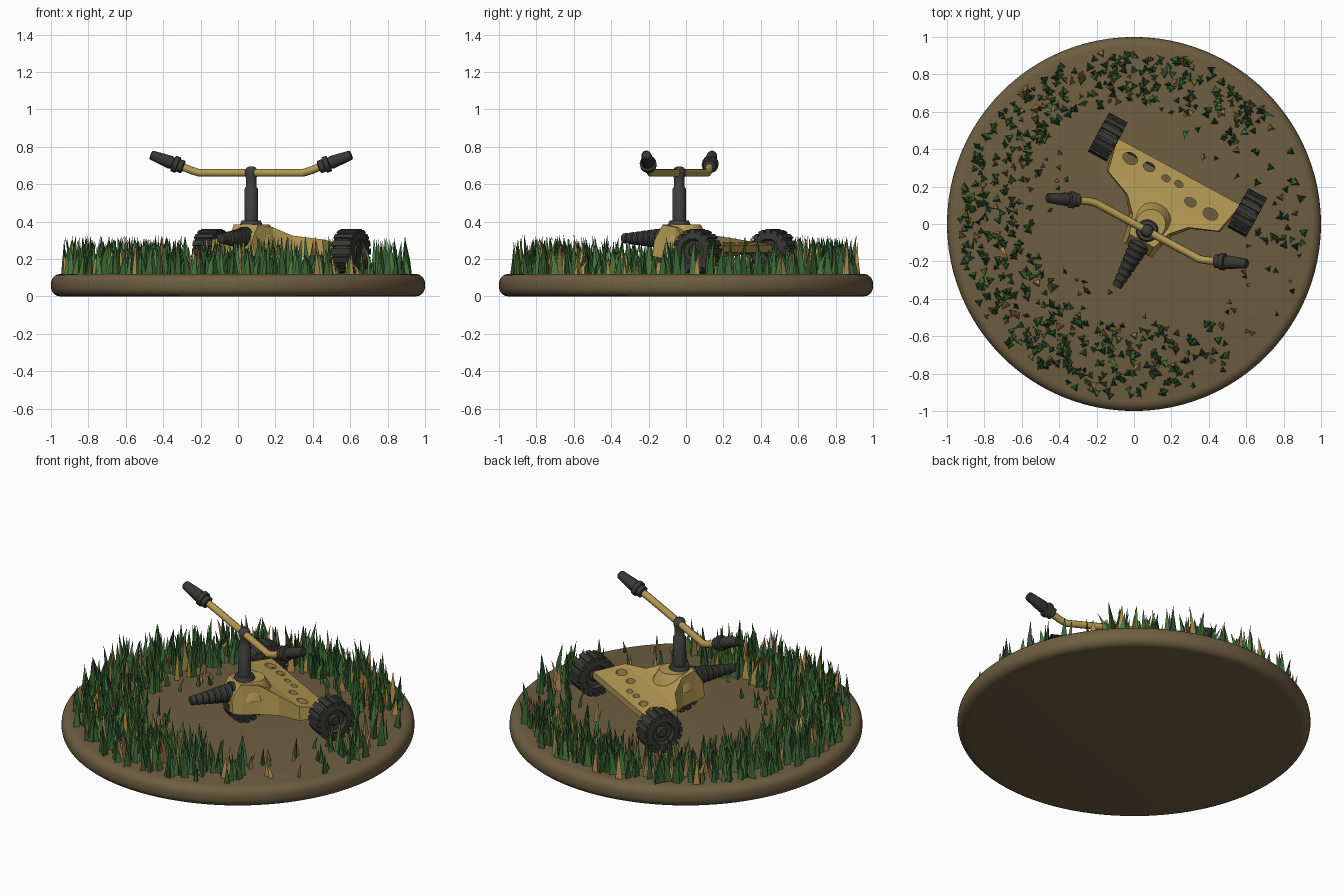
import bpy, bmesh, math, random
from mathutils import Matrix, Vector

if "Cube" in bpy.data.objects:
    bpy.data.objects.remove(bpy.data.objects["Cube"])

random.seed(7)
CART = Matrix.Translation((0.2325, 0.2625, 0)) @ Matrix.Rotation(math.radians(-28.5), 4, 'Z')


def mat(name, rgb):
    m = bpy.data.materials.new(name)
    m.diffuse_color = (*rgb, 1)
    m.use_nodes = True
    m.node_tree.nodes["Principled BSDF"].inputs["Base Color"].default_value = m.diffuse_color
    return m


EARTH = mat("earth", (0.155, 0.112, 0.052))
GOLD = mat("gold paint", (0.46, 0.32, 0.085))
RUBBER = mat("black rubber", (0.04, 0.04, 0.035))
STEEL = mat("dark steel", (0.05, 0.052, 0.045))
GREEN = mat("grass green", (0.065, 0.19, 0.045))
DARK = mat("deep grass green", (0.04, 0.125, 0.035))
STRAW = mat("dry straw", (0.46, 0.28, 0.075))


def finish(name, bm, mats, matrix=Matrix(), smooth=None):
    bmesh.ops.recalc_face_normals(bm, faces=bm.faces)
    me = bpy.data.meshes.new(name)
    bm.to_mesh(me)
    bm.free()
    ob = bpy.data.objects.new(name, me)
    bpy.context.collection.objects.link(ob)
    for m in mats:
        me.materials.append(m)
    ob.matrix_world = matrix
    if smooth:
        bpy.ops.object.select_all(action='DESELECT')
        ob.select_set(True)
        bpy.context.view_layer.objects.active = ob
        bpy.ops.object.shade_smooth_by_angle(angle=math.radians(smooth))
    return ob


def lathe(bm, profile, n, matrix=Matrix()):
    """Spin (radius, height) points around local z, closing both ends."""
    rings = [[bm.verts.new(matrix @ Vector((r * math.cos(2 * math.pi * i / n),
                                            r * math.sin(2 * math.pi * i / n), z)))
              for i in range(n)] for r, z in profile]
    for a, b in zip(rings, rings[1:]):
        for i in range(n):
            bm.faces.new((a[i], a[(i + 1) % n], b[(i + 1) % n], b[i]))
    bm.faces.new(rings[0])
    bm.faces.new(rings[-1])


def aim(start, direction):
    """Matrix whose z axis points along direction."""
    return Matrix.Translation(start) @ Vector(direction).to_track_quat('Z', 'Y').to_matrix().to_4x4()


# Round earth base with rolled edge
bm = bmesh.new()
arc = [(0.95 + 0.05 * math.cos(t), 0.05 * math.sin(t)) for t in [math.radians(a) for a in range(0, 91, 18)]]
lathe(bm, [(r, 0.05 - h) for r, h in reversed(arc)] + [(r, 0.07 + h) for r, h in arc], 96)
finish("earth_base", bm, [EARTH], smooth=40)


# Grass: leaning three-sided spikes
def blade(bm, x, y, h, r, mi):
    a = random.uniform(0, 6.28)
    lean = Vector((random.gauss(0, 0.01), random.gauss(0, 0.01), 0))
    rings = []
    for k, f in ((1, 0), (0.6, 0.42)):
        c = Vector((x, y, 0.115 + h * f)) + lean * f * f
        rings.append([bm.verts.new(c + Vector((math.cos(a + j * 2.094), math.sin(a + j * 2.094), 0)) * r * k)
                      for j in range(3)])
    tip = bm.verts.new(Vector((x, y, 0.115 + h)) + lean * 1.5)
    for j in range(3):
        k = (j + 1) % 3
        bm.faces.new((rings[0][j], rings[0][k], rings[1][k], rings[1][j])).material_index = mi
        bm.faces.new((rings[1][j], rings[1][k], tip)).material_index = mi


def density(x, y):
    r, a = math.hypot(x, y), math.degrees(math.atan2(y, x))
    local = CART.inverted() @ Vector((x, y, 0))
    if abs(local.x) < 0.5 and -0.72 < local.y < 0.15:
        return 0
    if -52 < a < -8:
        return 0.16 if r > 0.5 else 0.06
    if -8 <= a < 38:
        return 0.4 if r > 0.64 else 0.1
    inner = 0.54 if a < 0 else (0.55 if a > 150 else 0.65)
    return (0.7 if -70 < a < -52 else 1.0) if r > inner else 0.15


bm = bmesh.new()
for _ in range(1600):
    r, a = 0.93 * math.sqrt(random.random()), random.uniform(0, 2 * math.pi)
    x, y = r * math.cos(a), r * math.sin(a)
    d = density(x, y)
    if random.random() > d:
        continue
    sparse = d < 0.2
    mi = random.choices((0, 1, 2), (3, 3, 4) if sparse else (5, 5, 1.3))[0]
    blade(bm, x, y, random.uniform(0.05, 0.14) if sparse else random.uniform(0.11, 0.215),
          random.uniform(0.012, 0.02) if sparse else random.uniform(0.016, 0.029), mi)
finish("grass", bm, [GREEN, DARK, STRAW])

# Cart body: lofted along its length (y, bottom half width, top half width, bottom z, top z)
bm = bmesh.new()
stations = [(0.02, 0.38, 0.375, 0.235, 0.275), (-0.16, 0.345, 0.335, 0.22, 0.305),
            (-0.22, 0.20, 0.185, 0.205, 0.325), (-0.30, 0.13, 0.11, 0.2, 0.37),
            (-0.40, 0.10, 0.075, 0.205, 0.383), (-0.455, 0.09, 0.068, 0.215, 0.30)]
rings = [[bm.verts.new(p) for p in ((-b, y, z0), (b, y, z0), (t, y, z1), (-t, y, z1))]
         for y, b, t, z0, z1 in stations]
for a, b in zip(rings, rings[1:]):
    for i in range(4):
        bm.faces.new((a[i], a[(i + 1) % 4], b[(i + 1) % 4], b[i]))
bm.faces.new(rings[0])
bm.faces.new(rings[-1])
body = finish("cart_body", bm, [GOLD], CART)

# Oval holes through the rear deck
bm = bmesh.new()
for x, y, s in ((-0.264, -0.043, 0.042), (-0.154, -0.035, 0.033), (-0.045, -0.045, 0.024),
                (0.03, -0.04, 0.024), (0.13, -0.095, 0.033), (0.255, -0.1, 0.042)):
    lathe(bm, [(s, 0), (s, 0.6)], 16, Matrix.Translation((x, y, 0)) @ Matrix.Diagonal((1, 0.72, 1, 1)))
cutter = finish("hole_cutter", bm, [GOLD], CART)
cutter.hide_render = True
mod = body.modifiers.new("holes", 'BOOLEAN')
mod.operation, mod.object, mod.solver = 'DIFFERENCE', cutter, 'EXACT'
bpy.context.view_layer.objects.active = body
bpy.ops.object.modifier_apply(modifier=mod.name)
bpy.data.objects.remove(cutter)

# Rounded hump behind the steering post
bm = bmesh.new()
lathe(bm, [(0.125, 0.28), (0.115, 0.32), (0.08, 0.383)], 24, Matrix.Translation((0, -0.30, 0)))
finish("post_hump", bm, [GOLD], CART, 40)


# Wheels with shallow full-width tread bars
def wheel(name, x, y, half):
    m = Matrix.Translation((x, y, 0.24)) @ Matrix.Rotation(math.pi / 2, 4, 'Y')
    bm = bmesh.new()
    lathe(bm, [(0.025, -half * 0.75), (0.035, -half * 0.55), (0.06, -half * 0.6), (0.068, -half), (0.1, -half * 0.95),
               (0.111, -half * 0.7), (0.111, half * 0.7), (0.1, half * 0.95), (0.068, half),
               (0.06, half * 0.6), (0.035, half * 0.55), (0.025, half * 0.75)], 32, m)
    for i in range(16):
        bmesh.ops.create_cube(bm, size=1, matrix=m @ Matrix.Rotation(i * math.pi / 8, 4, 'Z')
                              @ Matrix.Translation((0.109, 0, 0)) @ Matrix.Diagonal((0.02, 0.03, half * 1.96, 1)))
    finish(name, bm, [RUBBER], CART, 30)


wheel("left_rear_wheel", -0.424, 0, 0.058)
wheel("right_rear_wheel", 0.424, 0, 0.058)
wheel("front_wheel", 0, -0.34, 0.04)

# Rear axle
bm = bmesh.new()
lathe(bm, [(0.015, -0.42), (0.015, 0.42)], 12, Matrix.Translation((0, -0.01, 0.25)) @ Matrix.Rotation(math.pi / 2, 4, 'Y'))
finish("rear_axle", bm, [STEEL], CART, 40)

# Ribbed tapering nozzle at the front
bm = bmesh.new()
profile = [(0.062, -0.03), (0.062, 0.0)]
for i in range(7):
    r, z = 0.056 - 0.0045 * i, 0.002 + 0.036 * i
    profile += [(r * 0.85, z), (r, z + 0.007), (r * 0.93, z + 0.028), (r * 0.8, z + 0.034)]
lathe(bm, profile, 18, aim((0, -0.43, 0.31), (0, -1, 0)))
finish("front_nozzle", bm, [RUBBER], CART, 30)

# Steering post with flange, sleeve and round cap
bm = bmesh.new()
lathe(bm, [(0.06, 0.37), (0.06, 0.385), (0.052, 0.405), (0.036, 0.405), (0.036, 0.575), (0.029, 0.585),
           (0.029, 0.635), (0.034, 0.65), (0.034, 0.672), (0.026, 0.688), (0.01, 0.695)], 20,
      Matrix.Translation((0, -0.34, 0)))
finish("steering_post", bm, [STEEL], CART, 40)

# Handlebar tube, swept in opposite directions at its two ends
pts = [(-0.50, -0.417, 0.735), (-0.355, -0.353, 0.673), (-0.315, -0.34, 0.66),
       (0.315, -0.34, 0.66), (0.355, -0.327, 0.673), (0.50, -0.263, 0.735)]
cu = bpy.data.curves.new("handlebar", 'CURVE')
cu.dimensions = '3D'
cu.bevel_depth, cu.bevel_resolution, cu.use_fill_caps = 0.021, 3, True
sp = cu.splines.new('POLY')
sp.points.add(len(pts) - 1)
for p, c in zip(sp.points, pts):
    p.co = (*c, 1)
cu.materials.append(GOLD)
bar = bpy.data.objects.new("handlebar", cu)
bpy.context.collection.objects.link(bar)
bar.matrix_world = CART

# Grips with collars
for side, name in ((-1, "left_grip"), (1, "right_grip")):
    bm = bmesh.new()
    start = (side * 0.395, -0.34 + side * 0.03, 0.69)
    lathe(bm, [(0.028, 0), (0.036, 0.005), (0.036, 0.03), (0.045, 0.033), (0.045, 0.058), (0.03, 0.062),
               (0.036, 0.075), (0.026, 0.182), (0.02, 0.188)], 14,
          aim(start, (side * 0.22, side * 0.097, 0.092)))
    finish(name, bm, [RUBBER], CART, 35)
